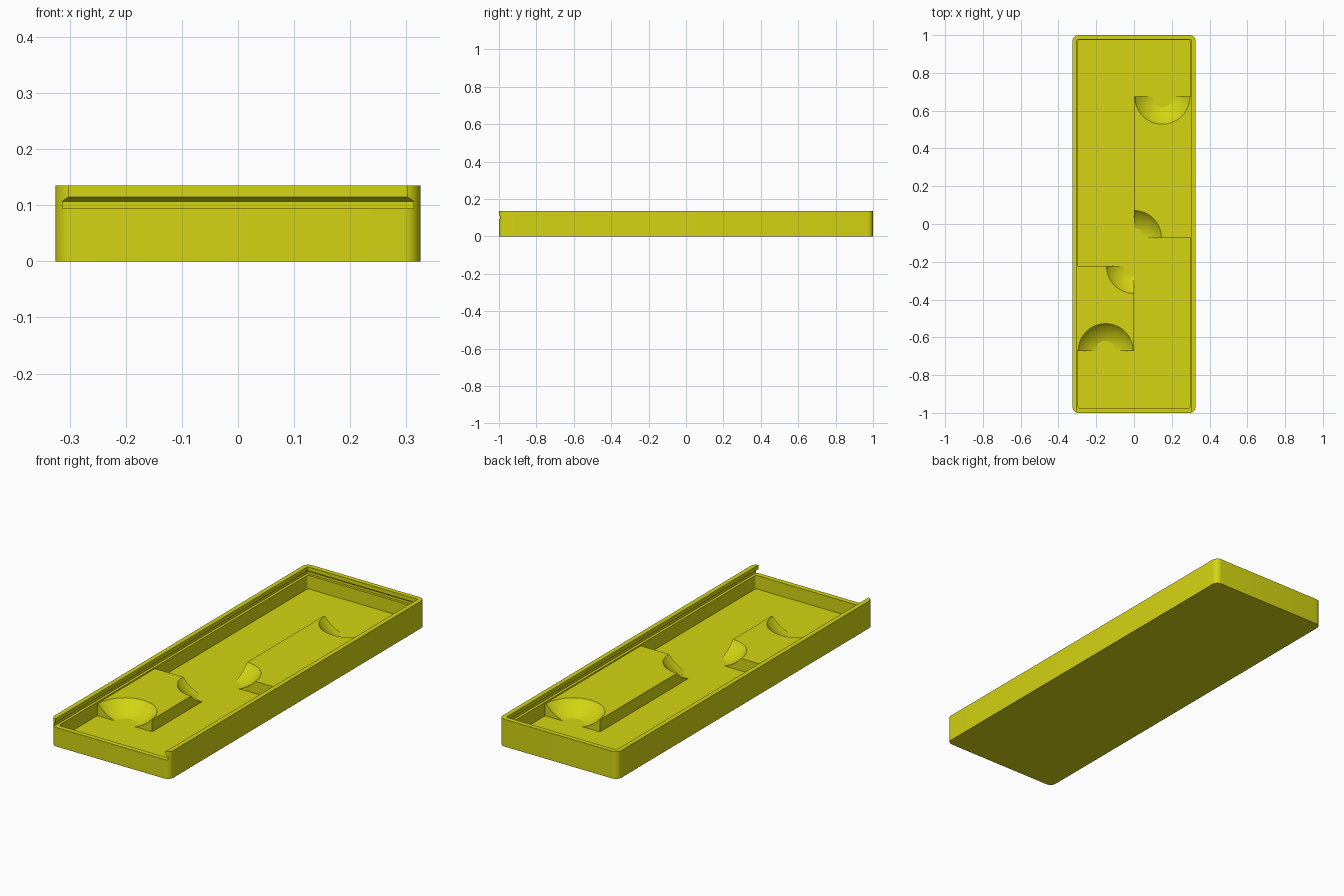
import bpy, bmesh
from math import radians, pi, sin, cos

if "Cube" in bpy.data.objects:
    bpy.data.objects.remove(bpy.data.objects["Cube"])

yellow = bpy.data.materials.new("olive yellow")
yellow.use_nodes = True
COLOUR = (0.66, 0.66, 0.006, 1)
yellow.diffuse_color = COLOUR
yellow.node_tree.nodes["Principled BSDF"].inputs["Base Color"].default_value = COLOUR

HEIGHT, FLOOR, LEDGE, BLOCK_TOP = 0.135, 0.027, 0.094, 0.088


def loft(name, rings):
    """Closed solid through a stack of matching rings."""
    bm = bmesh.new()
    loops = [[bm.verts.new(p) for p in ring] for ring in rings]
    n = len(loops[0])
    bm.faces.new(loops[0][::-1])
    bm.faces.new(loops[-1])
    for low, high in zip(loops, loops[1:]):
        for i in range(n):
            j = (i + 1) % n
            bm.faces.new((low[i], low[j], high[j], high[i]))
    bmesh.ops.recalc_face_normals(bm, faces=bm.faces)
    mesh = bpy.data.meshes.new(name)
    bm.to_mesh(mesh)
    bm.free()
    mesh.materials.append(yellow)
    obj = bpy.data.objects.new(name, mesh)
    bpy.context.collection.objects.link(obj)
    return obj


def rect(x0, x1, y0, y1, z):
    return [(x0, y0, z), (x1, y0, z), (x1, y1, z), (x0, y1, z)]


def rounded(hx, hy, r, z, steps=8):
    """Rounded rectangle centred on the origin."""
    ring = []
    for q, (sx, sy) in enumerate([(1, 1), (-1, 1), (-1, -1), (1, -1)]):
        for k in range(steps + 1):
            a = (q + k / steps) * pi / 2
            ring.append((sx * (hx - r) + r * cos(a), sy * (hy - r) + r * sin(a), z))
    return ring


def cut(obj, cutter):
    mod = obj.modifiers.new("cut", "BOOLEAN")
    mod.operation, mod.solver, mod.object = "DIFFERENCE", "EXACT", cutter
    select(obj)
    bpy.ops.object.modifier_apply(modifier=mod.name)
    bpy.data.objects.remove(cutter)


def select(obj):
    bpy.ops.object.select_all(action="DESELECT")
    obj.select_set(True)
    bpy.context.view_layer.objects.active = obj


def smooth(obj):
    select(obj)
    bpy.ops.object.shade_smooth_by_angle(angle=radians(25))


# Tray with rounded upright edges and a deep cavity
tray = loft("tray", [rounded(0.325, 1, 0.03, z) for z in (0, HEIGHT)])
cut(tray, loft("cavity_cutter", [rounded(0.3, 0.975, 0.012, z) for z in (FLOOR, 0.11)]))

# Undercut channel for a sliding lid, open at the front
channel = [(LEDGE, 0.313), (0.107, 0.313), (0.115, 0.302), (0.2, 0.302)]
cut(tray, loft("lid_channel_cutter",
               [rect(-w, w, -1.1, w + 0.674, z) for z, w in channel]))
smooth(tray)


# Raised blocks with spherical finger scoops at their ends
def block(name, x0, x1, y0, y1, scoops):
    obj = loft(name, [rect(x0, x1, y0, y1, z) for z in (FLOOR - 0.01, BLOCK_TOP)])
    for x, y in scoops:
        bpy.ops.mesh.primitive_uv_sphere_add(segments=96, ring_count=64, radius=0.188,
                                             location=(x, y, FLOOR + 0.18))
        ball = bpy.context.object
        ball.data.materials.append(yellow)
        cut(obj, ball)
    smooth(obj)


block("right_block", -0.305, 0, -0.673, -0.222, [(-0.15, -0.673), (0, -0.222)])
block("left_block", 0, 0.305, -0.074, 0.674, [(0, -0.074), (0.15, 0.674)])
